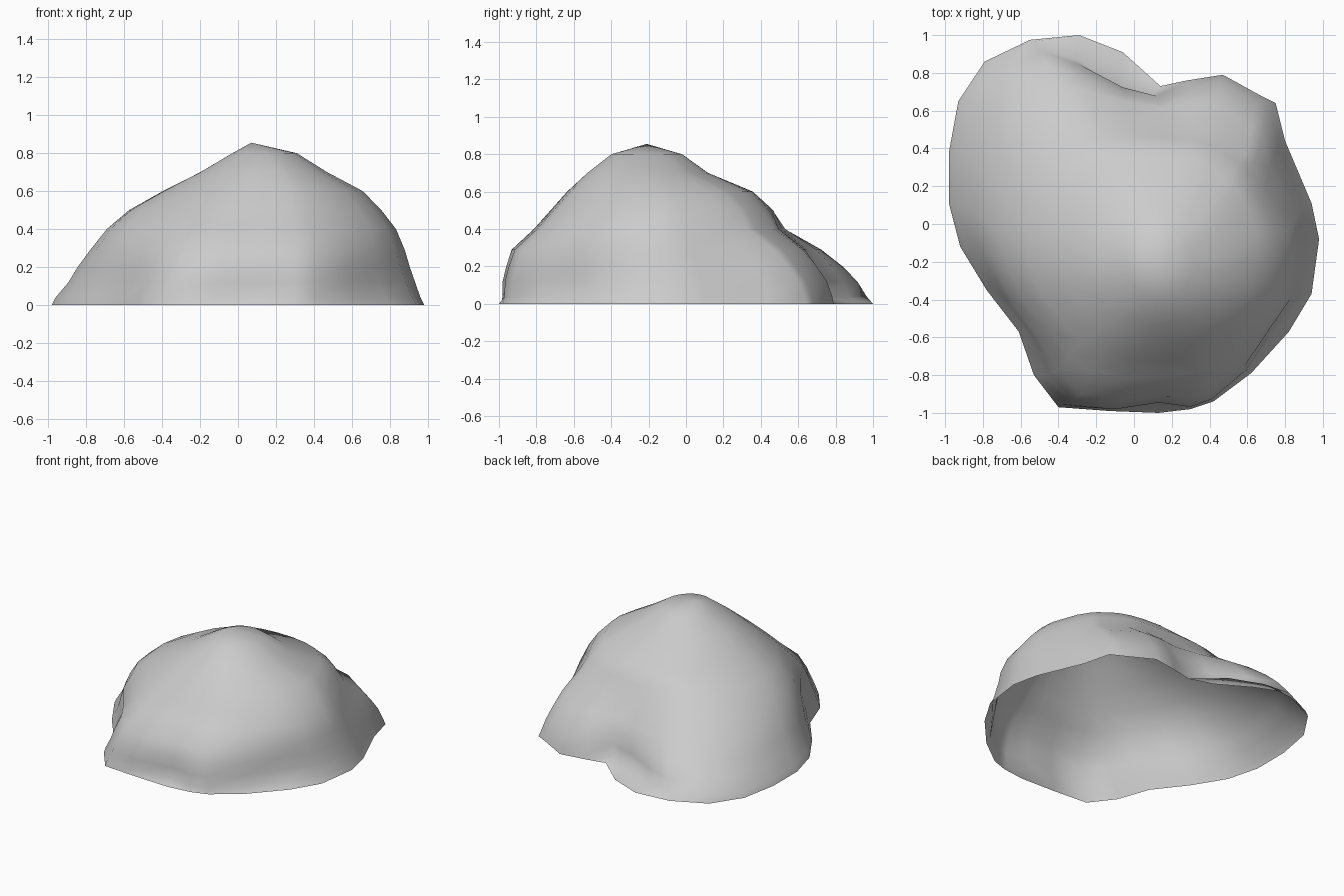
import bpy
import bmesh
import math
from mathutils import Vector

cube = bpy.data.objects.get("Cube")
if cube:
    bpy.data.objects.remove(cube, do_unlink=True)

# Grey stone colour
stone = bpy.data.materials.new("grey_stone")
stone.use_nodes = True
grey = (0.6, 0.6, 0.6, 1)
stone.diffuse_color = grey
stone.node_tree.nodes["Principled BSDF"].inputs["Base Color"].default_value = grey

SUMMIT = Vector((0.07, -0.21, 0.855))

# Outline on the ground
FOOTPRINT = [
    (.98, -.08), (.94, .11), (.8, .44), (.75, .64), (.67, .68), (.47, .79),
    (.28, .76), (.14, .73), (-.06, .91), (-.29, 1), (-.55, .975), (-.79, .86),
    (-.93, .65), (-.98, .38), (-.98, .11), (-.92, -.12), (-.78, -.35),
    (-.61, -.57), (-.53, -.8), (-.4, -.97), (-.13, -.99), (.13, -1),
    (.3, -.98), (.42, -.94), (.62, -.79), (.82, -.57), (.94, -.37),
]
# Corners where a thin skirt runs out along the ground below a steep wall
SKIRT = {
    (.14, .73): (.1, .69), (-.06, .91): (-.08, .74), (-.29, 1): (-.32, .88),
    (.13, -1): (.12, -.95),
}
# Rings up the slope: height, centre x and y, half width and depth, roundness
RINGS = [
    (.04, 0, 0, .98, .99, 0),
    (.12, .02, -.02, .93, .97, .1),
    (.2, .03, -.045, .89, .925, .2),
    (.29, .05, -.08, .84, .86, .4),
    (.4, .07, -.115, .77, .705, .6),
    (.5, .09, -.11, .67, .62, .75),
    (.6, .13, -.13, .53, .51, .85),
    (.7, .135, -.205, .335, .325, 1),
    (.8, .14, -.21, .17, .19, 1),
]
# Worn hollows: centre, size, depth
HOLLOWS = [
    (Vector((.75, -.6, .13)), .2, .05),
    (Vector((.8, .25, .35)), .2, .04),
]


def ring_point(corner, ring):
    z, cx, cy, width, depth, roundness = ring
    outline = Vector(SKIRT.get(corner, corner))
    shape = outline.lerp(outline.normalized(), roundness)
    p = Vector((cx + width * shape.x, cy + depth * shape.y, z))
    inward = -outline.normalized().to_3d()
    for centre, size, amount in HOLLOWS:
        p += inward * amount * math.exp(-((p - centre).length / size) ** 2)
    return p


# Open-bottomed boulder shell built from rings that close on the summit
bm = bmesh.new()
rings = [[bm.verts.new((x, y, 0)) for x, y in FOOTPRINT]]
rings += [[bm.verts.new(ring_point(c, ring)) for c in FOOTPRINT] for ring in RINGS]
summit = bm.verts.new(SUMMIT)
count = len(FOOTPRINT)
for i in range(count):
    j = (i + 1) % count
    for low, high in zip(rings, rings[1:]):
        bm.faces.new((low[i], low[j], high[j], high[i]))
    bm.faces.new((rings[-1][i], rings[-1][j], summit))

mesh = bpy.data.meshes.new("boulder")
bm.to_mesh(mesh)
bm.free()
mesh.materials.append(stone)
for face in mesh.polygons:
    face.use_smooth = True
boulder = bpy.data.objects.new("boulder", mesh)
bpy.context.collection.objects.link(boulder)
